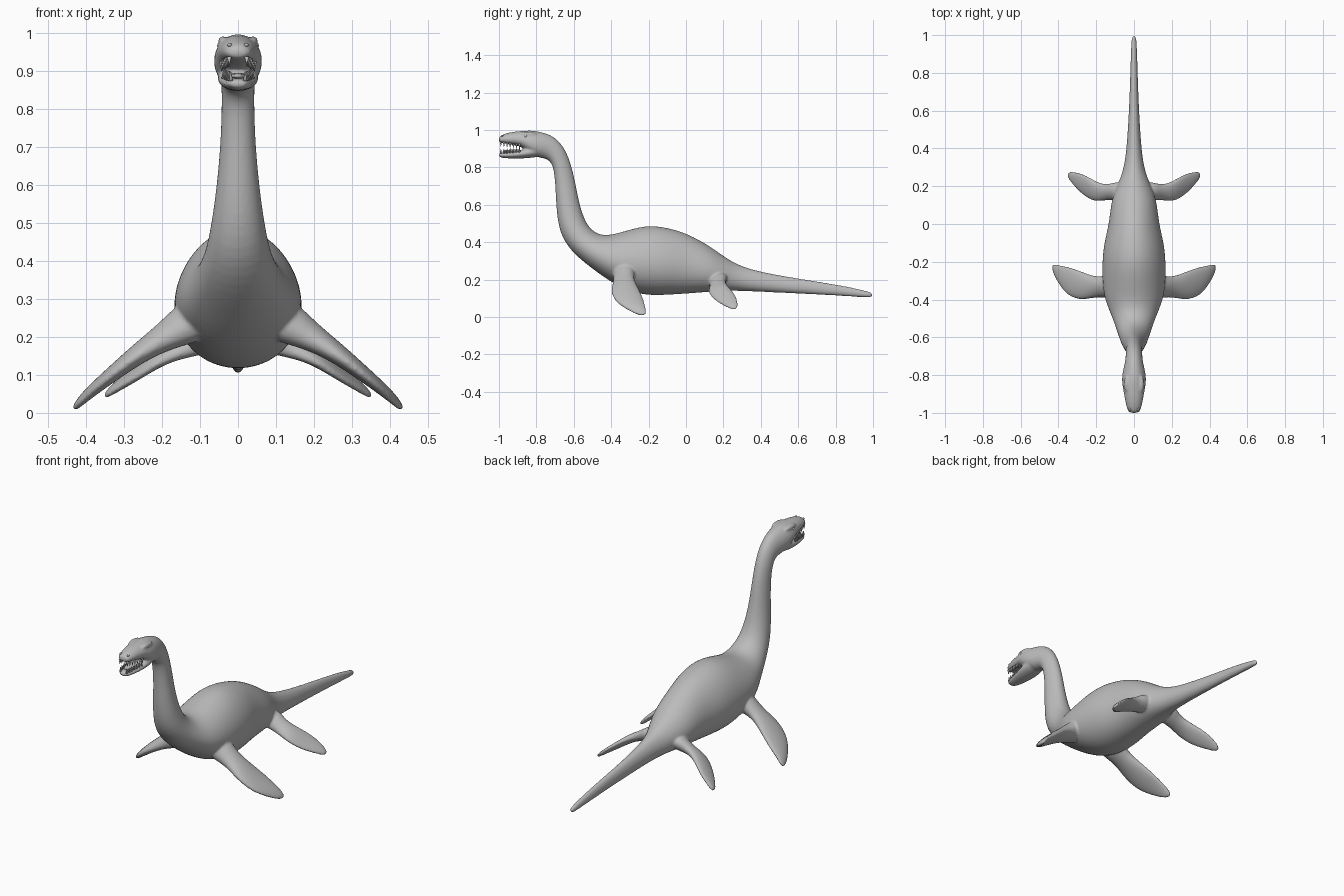
import bpy, bmesh, math
from mathutils import Vector

cube = bpy.data.objects.get("Cube")
if cube:
    bpy.data.objects.remove(cube, do_unlink=True)

hide = bpy.data.materials.new("grey hide")
hide.use_nodes = True
GREY = (0.5, 0.5, 0.5, 1)
hide.diffuse_color = GREY
hide.node_tree.nodes["Principled BSDF"].inputs["Base Color"].default_value = GREY


def finish(name, bm):
    bmesh.ops.recalc_face_normals(bm, faces=bm.faces)
    for f in bm.faces:
        f.smooth = True
    mesh = bpy.data.meshes.new(name)
    bm.to_mesh(mesh)
    bm.free()
    mesh.materials.append(hide)
    obj = bpy.data.objects.new(name, mesh)
    bpy.context.collection.objects.link(obj)
    return obj


def loft(bm, rings):
    loops = [[bm.verts.new(p) for p in ring] for ring in rings]
    for a, b in zip(loops, loops[1:]):
        for i in range(len(a)):
            j = (i + 1) % len(a)
            bm.faces.new((a[i], a[j], b[j], b[i]))
    bm.faces.new(loops[0])
    bm.faces.new(loops[-1])


def ring(top, bottom, side, taper=0.0, n=16):
    """Oval around the line from bottom to top; taper narrows the top."""
    mid, half = (top + bottom) / 2, (top - bottom) / 2
    angles = [math.tau * i / n for i in range(n)]
    return [mid + half * math.sin(a) * 1.02 + side * math.cos(a) * (1 - taper * math.sin(a)) * 1.03
            for a in angles]


def trunk(bm, sections, taper):
    # each section: back y, z; belly y, z; half width
    loft(bm, [ring(Vector((0, ty, tz)), Vector((0, by, bz)), Vector((w, 0, 0)), taper)
              for ty, tz, by, bz, w in sections])


def flipper(bm, sections):
    # each section: leading edge, trailing edge, half thickness
    for s in (1, -1):
        rings = []
        for lead, trail, thick in sections:
            a, b = Vector(lead), Vector(trail)
            normal = Vector((0.5, 0, 0.86)) * thick
            r = ring(a, b, normal, 0, 12)
            rings.append([Vector((p.x * s, p.y, p.z)) for p in r])
        loft(bm, rings)


bm = bmesh.new()

# tail, body, neck and skull in one run
trunk(bm, [
    (1.0, .128, 1.0, .105, .009), (.96, .142, .96, .104, .015),
    (.8, .175, .8, .115, .019), (.6, .205, .6, .125, .026),
    (.4, .24, .4, .135, .038), (.28, .275, .28, .14, .055),
    (.2, .325, .2, .14, .09), (.12, .385, .12, .134, .12),
    (0, .45, 0, .124, .13), (-.1, .478, -.1, .118, .157), (-.2, .492, -.2, .114, .166),
    (-.3, .468, -.3, .135, .166), (-.39, .44, -.4, .185, .155),
    (-.46, .435, -.49, .25, .12), (-.52, .475, -.6, .335, .088),
    (-.555, .55, -.67, .43, .07), (-.58, .65, -.692, .55, .055),
    (-.597, .75, -.697, .68, .045), (-.625, .85, -.705, .78, .042),
    (-.66, .92, -.72, .825, .043), (-.71, .968, -.745, .845, .046),
    (-.76, .985, -.775, .85, .056), (-.81, .996, -.81, .86, .063),
    (-.845, .997, -.845, .88, .062), (-.88, .994, -.88, .912, .056),
    (-.93, .99, -.93, .92, .047), (-.98, .977, -.98, .928, .037),
    (-1.002, .962, -1.002, .935, .025)], .12)

# lower jaw
trunk(bm, [
    (-.76, .92, -.76, .86, .045), (-.83, .91, -.83, .85, .056),
    (-.88, .893, -.88, .847, .05), (-.93, .883, -.93, .847, .041),
    (-.98, .88, -.98, .849, .031), (-1.002, .876, -1.002, .856, .021)], -.1)

# front flippers
flipper(bm, [
    ((.08, -.41, .25), (.08, -.25, .28), .075),
    ((.18, -.38, .2), (.185, -.285, .215), .038),
    ((.27, -.408, .148), (.25, -.262, .17), .027),
    ((.35, -.387, .085), (.33, -.228, .105), .02),
    ((.405, -.31, .036), (.405, -.214, .048), .014),
    ((.435, -.245, .005), (.435, -.208, .01), .008)])

# rear flippers
flipper(bm, [
    ((.06, .11, .2), (.06, .24, .22), .055),
    ((.13, .133, .165), (.135, .205, .19), .03),
    ((.2, .112, .14), (.2, .222, .165), .022),
    ((.265, .145, .092), (.265, .268, .12), .016),
    ((.325, .208, .058), (.325, .28, .073), .012),
    ((.355, .25, .038), (.352, .276, .044), .007)])

# brows over the eyes
for s in (1, -1):
    trunk_ends = [(-.89, .006), (-.865, .013), (-.835, .013), (-.8, .006)]
    loft(bm, [ring(Vector((s * .04, y, .978 + r)), Vector((s * .04, y, .978 - r)),
                   Vector((r, 0, 0))) for y, r in trunk_ends])

skin = finish("body_skin", bm)
sub = skin.modifiers.new("round", "SUBSURF")
sub.levels = sub.render_levels = 2
blend = skin.modifiers.new("blend", "REMESH")
blend.mode = "VOXEL"
blend.voxel_size = 0.006
blend.use_smooth_shade = True
soft = skin.modifiers.new("soften", "SMOOTH")
soft.factor, soft.iterations = 0.5, 5

# teeth along both jaws
bm = bmesh.new()
for s in (1, -1):
    for i in range(7):
        t = i / 6
        y = -.89 - .1 * t
        for base, way, x in ((.917 + .014 * t, -1, .043 - .02 * t), (.886 - .006 * t, 1, .038 - .019 * t)):
            cone = bmesh.ops.create_cone(bm, cap_ends=True, segments=8, radius1=.006,
                                         radius2=.0008, depth=.026)["verts"]
            for v in cone:
                v.co = Vector((v.co.x + s * x, v.co.y + y, v.co.z * way + base + way * .006))
finish("teeth", bm)


def ball(name, places, size):
    bm = bmesh.new()
    for x, y, z in places:
        for v in bmesh.ops.create_uvsphere(bm, u_segments=16, v_segments=10, radius=1)["verts"]:
            v.co = Vector((v.co.x * size[0] + x, v.co.y * size[1] + y, v.co.z * size[2] + z))
    return finish(name, bm)


ball("eyes", [(s * .046, -.858, .966) for s in (1, -1)], (.009, .011, .009))
ball("nostrils", [(s * .022, -.982, .968) for s in (1, -1)], (.006, .008, .005))
ball("tongue", [(0, -.92, .886)], (.022, .06, .009))
